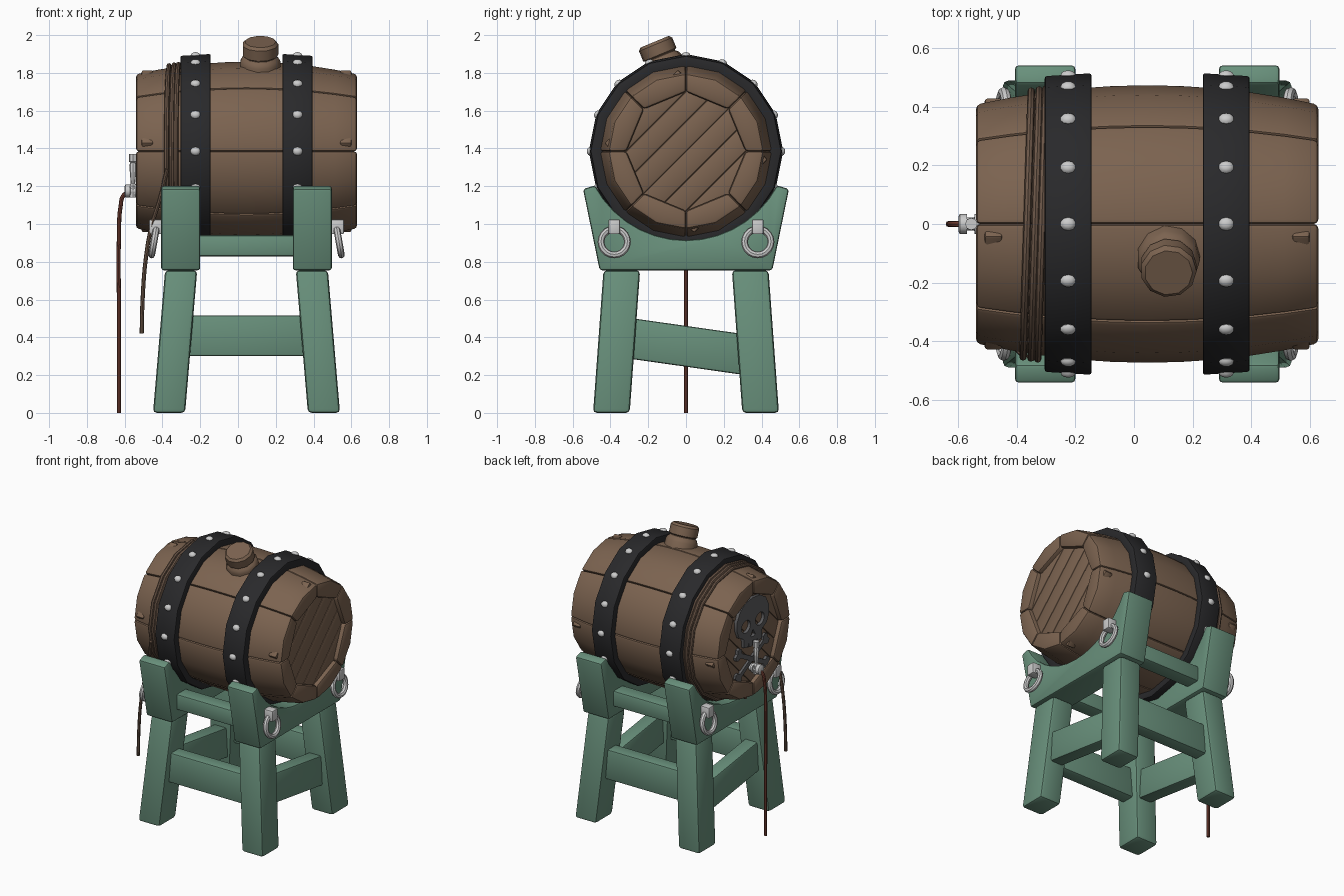
import bpy, bmesh
from math import sin, cos, pi, sqrt, radians
from mathutils import Vector, Matrix

if "Cube" in bpy.data.objects:
    bpy.data.objects.remove(bpy.data.objects["Cube"])

CX, CZ = 0.045, 1.385      # barrel centre


def material(name, rgb):
    m = bpy.data.materials.new(name)
    m.diffuse_color = (*rgb, 1)
    m.use_nodes = True
    m.node_tree.nodes["Principled BSDF"].inputs["Base Color"].default_value = m.diffuse_color
    return m


WOOD = material("brown_wood", (0.20, 0.125, 0.08))
GREEN = material("green_paint", (0.14, 0.28, 0.20))
IRON = material("dark_iron", (0.022, 0.022, 0.024))
ROPE = material("rope", (0.15, 0.095, 0.065))
HOSE = material("red_hose", (0.16, 0.045, 0.03))
DARK = material("dark_grey", (0.11, 0.11, 0.115))


def finish(name, data, mat=None, bevel=0, segs=2):
    ob = bpy.data.objects.new(name, data)
    bpy.context.collection.objects.link(ob)
    if mat:
        data.materials.append(mat)
    if bevel:
        b = ob.modifiers.new("bevel", "BEVEL")
        b.width, b.segments, b.limit_method = bevel, segs, 'ANGLE'
    return ob


def from_bm(name, bm, mat=None, bevel=0):
    bmesh.ops.recalc_face_normals(bm, faces=bm.faces)
    me = bpy.data.meshes.new(name)
    bm.to_mesh(me)
    bm.free()
    return finish(name, me, mat, bevel)


def loft(name, rings, mat=None, bevel=0, closed=False):
    """Skin through equal-length rings; capped, or joined end to end."""
    bm = bmesh.new()
    vs = [[bm.verts.new(p) for p in r] for r in rings]
    n = len(vs[0])
    for a, b in zip(vs, vs[1:] + vs[:1] if closed else vs[1:]):
        for i in range(n):
            j = (i + 1) % n
            bm.faces.new((a[i], a[j], b[j], b[i]))
    if not closed:
        bm.faces.new(vs[0])
        bm.faces.new(vs[-1])
    return from_bm(name, bm, mat, bevel)


def box(name, c, s, mat=None, bevel=0):
    q = [(-1, -1), (1, -1), (1, 1), (-1, 1)]
    return loft(name, [[(c[0] + k * s[0] / 2, c[1] + a * s[1] / 2, c[2] + b * s[2] / 2)
                        for a, b in q] for k in (-1, 1)], mat, bevel)


def lathe(name, origin, axis, profile, n, mat=None, bevel=0):
    q = Vector((0, 0, 1)).rotation_difference(Vector(axis))
    return loft(name, [[Vector(origin) + q @ Vector((r * cos(2 * pi * i / n), r * sin(2 * pi * i / n), t))
                        for i in range(n)] for t, r in profile], mat, bevel)


def tube(name, pts, r, mat, cyclic=False):
    cu = bpy.data.curves.new(name, 'CURVE')
    cu.dimensions, cu.bevel_depth, cu.bevel_resolution = '3D', r, 2
    cu.resolution_u, cu.use_fill_caps = 6, True
    sp = cu.splines.new('POLY' if cyclic else 'BEZIER')
    dst = sp.points if cyclic else sp.bezier_points
    dst.add(len(pts) - 1)
    for d, p in zip(dst, pts):
        if cyclic:
            d.co = (*p, 1)
        else:
            d.co = p
            d.handle_left_type = d.handle_right_type = 'AUTO'
    sp.use_cyclic_u = cyclic
    return finish(name, cu, mat)


def plaque(name, outlines, x, depth):
    """Flat cut-out in the YZ plane; inner outlines become holes."""
    cu = bpy.data.curves.new(name, 'CURVE')
    cu.dimensions, cu.fill_mode, cu.extrude = '2D', 'BOTH', depth / 2
    for pts in outlines:
        sp = cu.splines.new('POLY')
        sp.points.add(len(pts) - 1)
        for d, p in zip(sp.points, pts):
            d.co = (p[0], p[1], 0, 1)
        sp.use_cyclic_u = True
    ob = finish(name, cu, DARK)
    ob.rotation_euler = (pi / 2, 0, pi / 2)
    ob.location.x = x
    return ob


def polar(x, r, a):
    return (x, r * sin(a), CZ + r * cos(a))


def barrel_r(x):
    return 0.477 - 0.066 * (abs(x - CX) / 0.585) ** 2


# barrel staves
stations = [CX + 0.585 * k / 5 for k in range(-5, 6)]
for s in range(8):
    arc = [(2 * s + k) * pi / 8 for k in range(3)]
    loft(f"stave_{s + 1}", [[polar(x, barrel_r(x), a) for a in arc] +
                            [polar(x, 0.315, a) for a in (arc[2], arc[0])] for x in stations],
         WOOD, 0.016)

# diagonal planks of both barrel heads
for side, label in ((-1, "left"), (1, "right")):
    for k in range(6):
        d = (k - 2.5) * 0.112
        half = sqrt(0.365 ** 2 - (abs(d) - 0.04) ** 2)
        p = box(f"{label}_head_plank_{k + 1}", (0, 0, 0), (0.06, 2 * half, 0.112), WOOD, 0.009)
        p.matrix_world = Matrix.Translation((CX + side * 0.525, 0, CZ)) @ \
            Matrix.Rotation(pi / 4, 4, 'X') @ Matrix.Translation((0, 0, d))

# iron hoops and their rivets
rivets = bmesh.new()
for side, label in ((-1, "left"), (1, "right")):
    xo, xi = CX + side * 0.35, CX + side * 0.19
    loft(f"{label}_hoop", [[polar(xo, 0.44, a), polar(xo, 0.505, a), polar(xi, 0.515, a), polar(xi, 0.45, a)]
                           for a in (k * pi / 8 for k in range(16))], IRON, 0.008, closed=True)
    for k in range(16):
        a = k * pi / 8
        m = Matrix.Translation(polar(CX + side * 0.27, 0.508, a)) @ Matrix.Rotation(-a, 4, 'X') @ \
            Matrix.Diagonal((0.027, 0.023, 0.017, 1))
        bmesh.ops.create_uvsphere(rivets, u_segments=10, v_segments=6, radius=1, matrix=m)
from_bm("hoop_rivets", rivets)

# bung on top
bung_axis = (0, -sin(radians(22.5)), cos(radians(22.5)))
lathe("bung_collar", (0.118, -0.115, 1.84), bung_axis,
      [(-0.06, 0.108), (0.02, 0.108), (0.04, 0.098), (0.055, 0.08)], 11, WOOD)
lathe("bung", (0.118, -0.115, 1.84), bung_axis,
      [(0.0, 0.084), (0.055, 0.084), (0.062, 0.096), (0.12, 0.096), (0.135, 0.082)], 11, WOOD)

# rope wraps and hanging tail
for k, x in enumerate((-0.365, -0.338, -0.315)):
    r = barrel_r(x) + 0.009
    tube(f"rope_wrap_{k + 1}", [polar(x + 0.014 * sin(a), r, a) for a in
                                (j * pi / 8 for j in range(16))], 0.013, ROPE, True)
tube("rope_tail", [(-0.375, -0.45, 1.29), (-0.415, -0.415, 1.13), (-0.46, -0.40, 0.98), (-0.49, -0.40, 0.8),
                   (-0.505, -0.40, 0.6), (-0.51, -0.40, 0.42)], 0.011, ROPE)

# tap with handle, and hose
lathe("tap_pipe", (-0.48, 0, 1.175), (-1, 0, 0),
      [(0, 0.024), (0.05, 0.024), (0.051, 0.034), (0.065, 0.034), (0.066, 0.022), (0.09, 0.022),
       (0.091, 0.034), (0.115, 0.034), (0.12, 0.026)], 12)
lathe("tap_valve", (-0.556, 0, 1.14), (0, 0, 1), [(0, 0.022), (0.062, 0.022), (0.075, 0.012)], 8)
lathe("tap_handle", (-0.556, 0, 1.19), (0, 0, 1),
      [(0, 0.012), (0.03, 0.012), (0.12, 0.02), (0.135, 0.014), (0.14, 0.021), (0.18, 0.021)], 8)
tube("hose", [(-0.575, 0, 1.165), (-0.603, 0, 1.155), (-0.622, 0, 1.09), (-0.63, 0, 0.95),
              (-0.63, 0, 0.5), (-0.63, 0, 0.0)], 0.011, HOSE)

# skull and crossed bones ornament on the left head


def mirrored(half):
    return half + [(-y, z) for y, z in reversed(half) if y]


skull = [(0, 0.175), (0.08, 0.165), (0.145, 0.125), (0.18, 0.06), (0.182, 0.0), (0.155, -0.06),
         (0.105, -0.085), (0.1, -0.15), (0.055, -0.16), (0.05, -0.125), (0.042, -0.165), (0.008, -0.168),
         (0.004, -0.13)]
skull = [(y, z + 1.5) for y, z in mirrored(skull)]
eyes = [[(s * 0.078 + 0.05 * cos(t), 1.495 + 0.045 * sin(t)) for t in (k * pi / 6 for k in range(12))]
        for s in (-1, 1)]
nose = mirrored([(0, 1.45), (0.026, 1.405), (0.012, 1.398)])
plaque("skull_ornament", [skull, *eyes, nose], -0.518, 0.025)
half_bone = [(0.15, 0.016), (0.165, 0.04), (0.19, 0.043), (0.205, 0.025), (0.195, 0),
             (0.205, -0.025), (0.19, -0.043), (0.165, -0.04), (0.15, -0.016)]
bone = half_bone + [(-y, -z) for y, z in half_bone]
for s in (-1, 1):
    c, d = cos(0.5), s * sin(0.5)
    plaque("crossed_bone", [[(y * c - z * d, 1.235 + y * d + z * c) for y, z in bone]], -0.518 - s * 0.002, 0.02)

# stand: saddle boards with curved cut
arc = [(0.545 * sin(t), 1.46 - 0.545 * cos(t)) for t in (k * radians(62) / 7 for k in range(-7, 8))]
profile = arc + [(0.545, 1.185), (0.457, 0.755), (-0.457, 0.755), (-0.545, 1.185)]
for side, label in ((-1, "left"), (1, "right")):
    loft(f"{label}_saddle", [[(CX + side * o, y, z) for y, z in profile] for o in (0.245, 0.452)],
         GREEN, 0.014)
    # sloping end rail
    x = CX + side * 0.375
    loft(f"{label}_end_rail", [[(x + a * 0.05, y, z + b * 0.108) for a, b in ((-1, -1), (1, -1), (1, 1), (-1, 1))]
                               for y, z in ((-0.30, 0.395), (0.30, 0.31))], GREEN, 0.012)

    for sy, end in ((-1, "front"), (1, "back")):
        # splayed legs
        loft(f"{end}_{label}_leg", [[(CX + side * ox + a * 0.085, sy * oy + b * 0.097, z)
                                     for a, b in ((-1, -1), (1, -1), (1, 1), (-1, 1))]
                                    for ox, oy, z in ((0.41, 0.395, 0), (0.346, 0.34, 0.755))], GREEN, 0.02)
        # hanging rings on brackets
        box(f"{end}_{label}_bracket", (CX + side * 0.478, sy * 0.38, 0.985), (0.075, 0.062, 0.078), None, 0.008)
        tilt = Matrix.Rotation(-side * radians(10), 4, 'Y')
        mid = Vector((CX + side * 0.49, sy * 0.38, 0.905))
        loft(f"{end}_{label}_ring",
             [[mid + tilt @ Vector((0.018 * sin(u), (0.07 + 0.018 * cos(u)) * sin(t), (0.07 + 0.018 * cos(u)) * cos(t)))
               for u in (k * pi / 4 for k in range(8))] for t in (j * pi / 10 for j in range(20))], closed=True)

# long rails between the two ends
for sy, end in ((-1, "front"), (1, "back")):
    box(f"{end}_upper_rail", (CX, sy * 0.35, 0.885), (0.52, 0.11, 0.112), GREEN, 0.012)
    box(f"{end}_lower_rail", (CX, sy * 0.368, 0.408), (0.62, 0.10, 0.215), GREEN, 0.012)

# apply modifiers and curves, then smooth with sharp edges kept
bpy.ops.object.select_all(action='SELECT')
bpy.context.view_layer.objects.active = bpy.context.selected_objects[0]
bpy.ops.object.convert(target='MESH')
bpy.ops.object.shade_smooth_by_angle(angle=radians(35))
